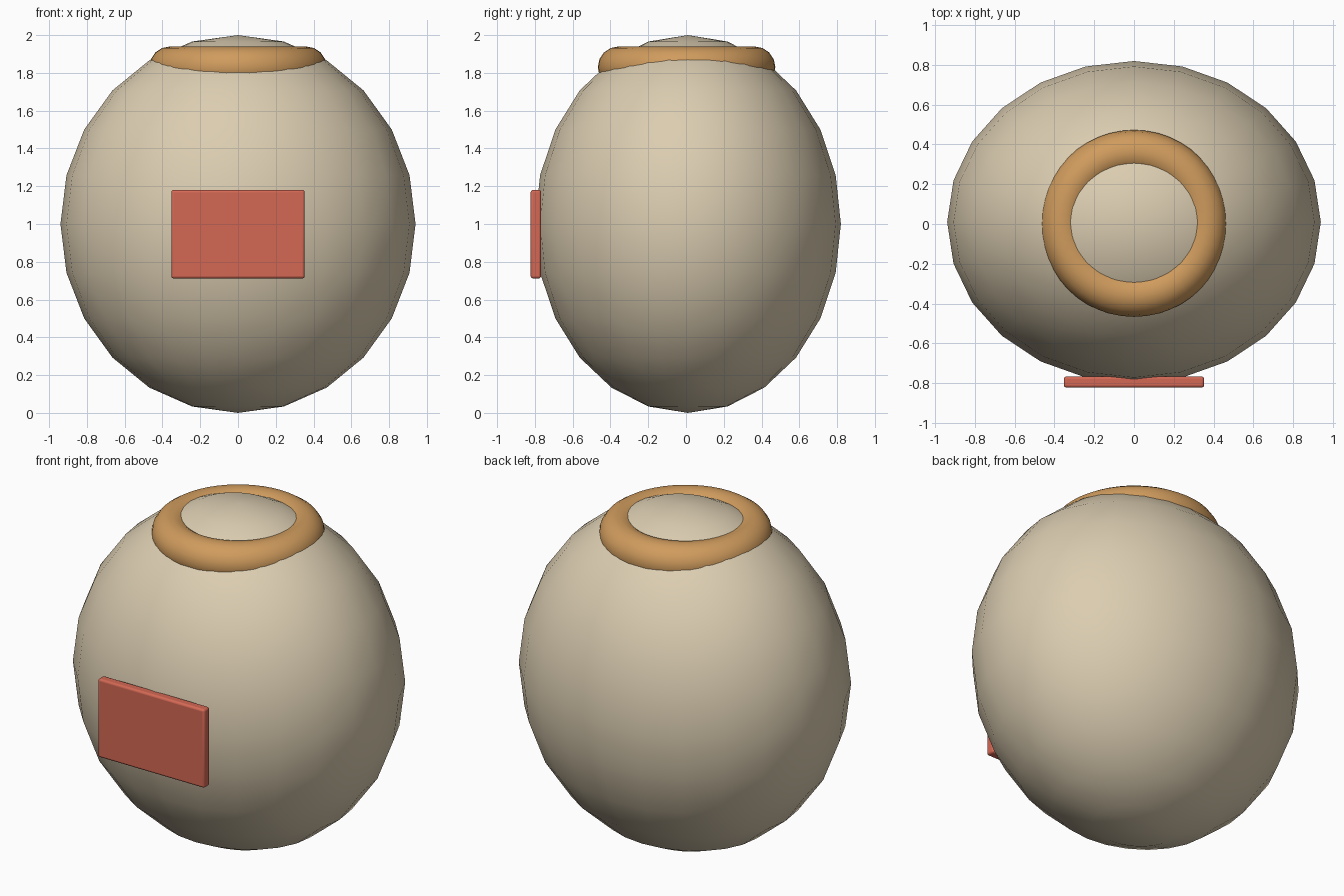
import bpy
import math

default = bpy.data.objects.get("Cube")
if default:
    bpy.data.objects.remove(default, do_unlink=True)


def material(name, rgb):
    mat = bpy.data.materials.new(name)
    mat.use_nodes = True
    mat.diffuse_color = (*rgb, 1)
    mat.node_tree.nodes["Principled BSDF"].inputs["Base Color"].default_value = (*rgb, 1)
    return mat


def finish(name, mat, angle):
    """Name the active object, colour it and smooth its shallow edges."""
    obj = bpy.context.object
    obj.name = name
    obj.data.materials.append(mat)
    bpy.ops.object.transform_apply(location=False, rotation=False, scale=True)
    bpy.ops.object.shade_smooth_by_angle(angle=math.radians(angle))
    return obj


beige = material("warm beige", (0.71, 0.61, 0.44))
tan = material("tan orange", (0.63, 0.33, 0.11))
red = material("coral red", (0.66, 0.14, 0.09))

# Rounded body, slightly flattened from front to back
bpy.ops.mesh.primitive_uv_sphere_add(segments=24, ring_count=12, radius=1, location=(0, 0.01, 1))
bpy.context.object.scale = (0.94, 0.81, 1)
finish("body", beige, 60)

# Rim around the top, partly sunk into the body
bpy.ops.mesh.primitive_torus_add(major_segments=48, minor_segments=16, major_radius=0.36,
                                 minor_radius=0.11, location=(0, 0.003, 1.83))
finish("top_rim", tan, 60)

# Label plate on the front with softened edges
bpy.ops.mesh.primitive_cube_add(size=1, location=(0, -0.795, 0.946))
bpy.context.object.scale = (0.705, 0.055, 0.468)
plate = finish("front_label", red, 40)
bevel = plate.modifiers.new("soft edges", "BEVEL")
bevel.width = 0.012
bevel.segments = 3
